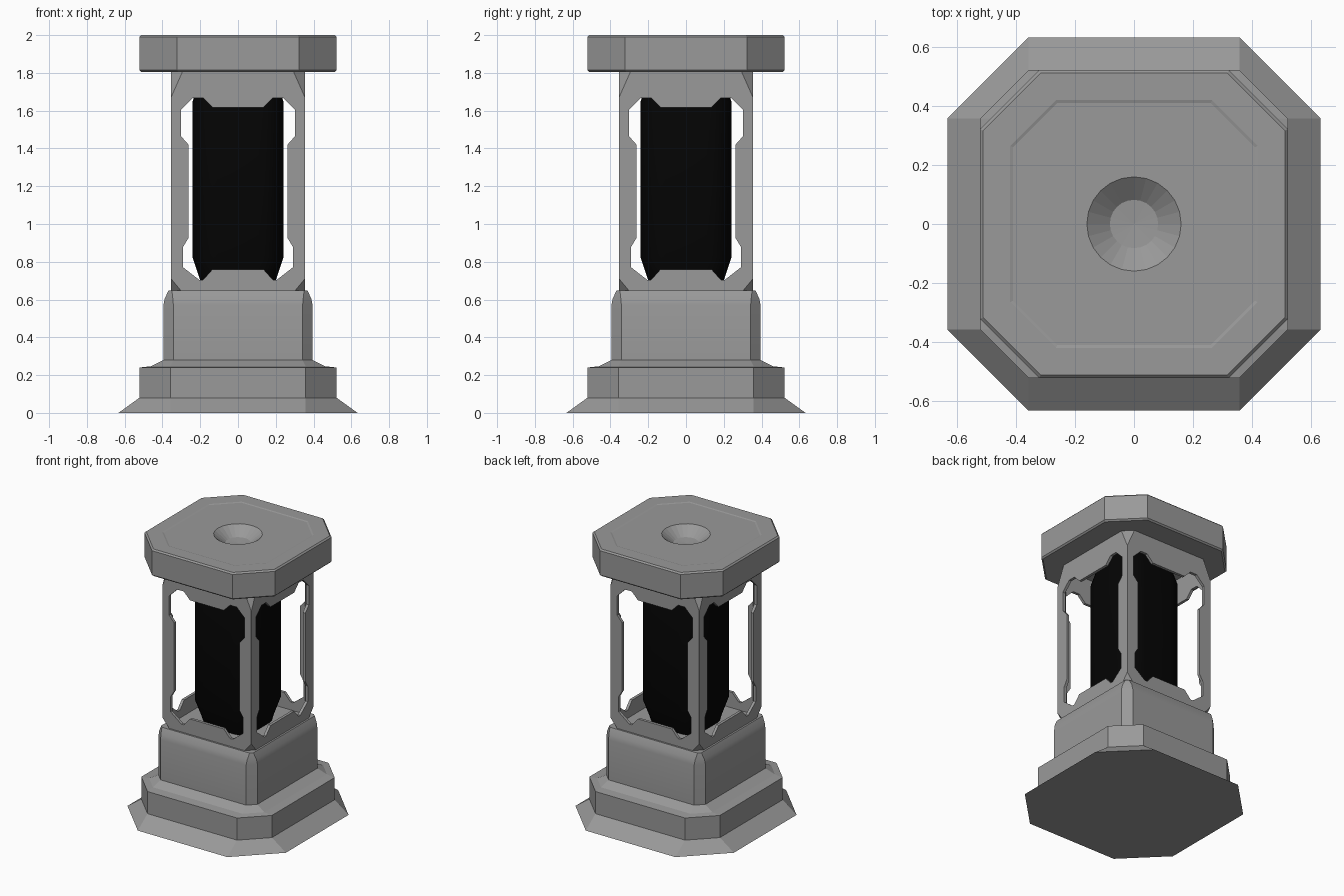
import bpy, bmesh, math

if "Cube" in bpy.data.objects:
    bpy.data.objects.remove(bpy.data.objects["Cube"])


def material(name, v):
    m = bpy.data.materials.new(name)
    m.diffuse_color = (v, v, v, 1)
    m.use_nodes = True
    m.node_tree.nodes["Principled BSDF"].inputs["Base Color"].default_value = m.diffuse_color
    return m


grey = material("dark_grey", .32)
black = material("black", .0012)


def activate(ob):
    bpy.ops.object.select_all(action='DESELECT')
    ob.select_set(True)
    bpy.context.view_layer.objects.active = ob


def ring_loft(name, rings, smooth=False, mat=grey):
    """Skin a stack of equal-length point rings and cap both ends."""
    bm = bmesh.new()
    loops = [[bm.verts.new(p) for p in r] for r in rings]
    n = len(loops[0])
    for a, b in zip(loops, loops[1:]):
        for i in range(n):
            j = (i + 1) % n
            bm.faces.new((a[i], a[j], b[j], b[i]))
    bm.faces.new(loops[0][::-1])
    bm.faces.new(loops[-1])
    bmesh.ops.recalc_face_normals(bm, faces=bm.faces)
    me = bpy.data.meshes.new(name)
    bm.to_mesh(me)
    bm.free()
    me.materials.append(mat)
    ob = bpy.data.objects.new(name, me)
    bpy.context.collection.objects.link(ob)
    if smooth:
        activate(ob)
        bpy.ops.object.shade_smooth_by_angle(angle=math.radians(25))
    return ob


def octagon(h, c, z):
    """Square of half-width h whose corners are cut back to c."""
    return [(x, y, z) for x, y in ((h, -c), (h, c), (c, h), (-c, h),
                                   (-h, c), (-h, -c), (-c, -h), (c, -h))]


def rounded(h, r, z, seg=6):
    """Square of half-width h with corners rounded to radius r."""
    pts = []
    for k, (sx, sy) in enumerate(((1, 1), (-1, 1), (-1, -1), (1, -1))):
        for i in range(seg + 1):
            a = (k + i / seg) * math.pi / 2
            pts.append((sx * (h - r) + r * math.cos(a), sy * (h - r) + r * math.sin(a), z))
    return pts


def circle(r, z, n=24):
    return [(r * math.cos(2 * math.pi * i / n), r * math.sin(2 * math.pi * i / n), z) for i in range(n)]


def cut(ob, cutter):
    cutter.hide_render = True
    m = ob.modifiers.new("cut", 'BOOLEAN')
    m.operation, m.solver, m.object = 'DIFFERENCE', 'EXACT', cutter
    activate(ob)
    bpy.ops.object.modifier_apply(modifier=m.name)
    bpy.data.objects.remove(cutter, do_unlink=True)


# Flared foot and plinth
ring_loft("plinth", [octagon(*p) for p in (
    (.633, .358, 0), (.522, .358, .08), (.522, .358, .24), (.46, .358, .247), (.395, .342, .28))])

# Pedestal block with softened top edge
ring_loft("pedestal", [octagon(*p) for p in (
    (.395, .342, .27), (.395, .342, .57), (.388, .345, .605), (.368, .35, .648))], smooth=True)

# Open frame: hollow square tube with cut corners
frame = ring_loft("window_frame", [octagon(*p) for p in (
    (.355, .30, .645), (.355, .3545, .71), (.355, .3545, 1.67), (.355, .29, 1.815))])
cut(frame, ring_loft("hollow_cutter", [octagon(.335, .30, .5), octagon(.335, .30, 1.95)]))

# Stepped window outline, mirrored left to right, cut through both axes
half = [(.135, 1.617), (.185, 1.668), (.238, 1.668), (.302, 1.605), (.302, 1.465), (.262, 1.42),
        (.262, .926), (.29, .88), (.29, .77), (.205, .704), (.185, .704), (.135, .76)]
outline = half + [(-x, z) for x, z in reversed(half)]
cut(frame, ring_loft("window_cutter", [[(x, y, z) for x, z in outline] for y in (-1, 1)]))
cut(frame, ring_loft("window_cutter", [[(y, x, z) for x, z in outline] for y in (-1, 1)]))

# Black core with tapered ends
ring_loft("core", [rounded(*p) for p in (
    (.185, .09, .645), (.20, .10, .70), (.24, .13, .82), (.24, .13, 1.65), (.21, .11, 1.75), (.21, .11, 1.815))],
    smooth=True, mat=black)

# Cap slab with beveled rims, shallow recessed panel
cap = ring_loft("cap", [octagon(*p) for p in (
    (.512, .317, 1.805), (.522, .322, 1.815), (.522, .322, 1.99), (.512, .317, 2.0),
    (.42, .265, 2.0), (.41, .26, 1.997))])

# Central dish with a slightly conical floor
cut(cap, ring_loft("dish_cutter", [circle(.002, 1.931), circle(.082, 1.936), circle(.16, 1.997),
                                   circle(.16, 2.05)]))
